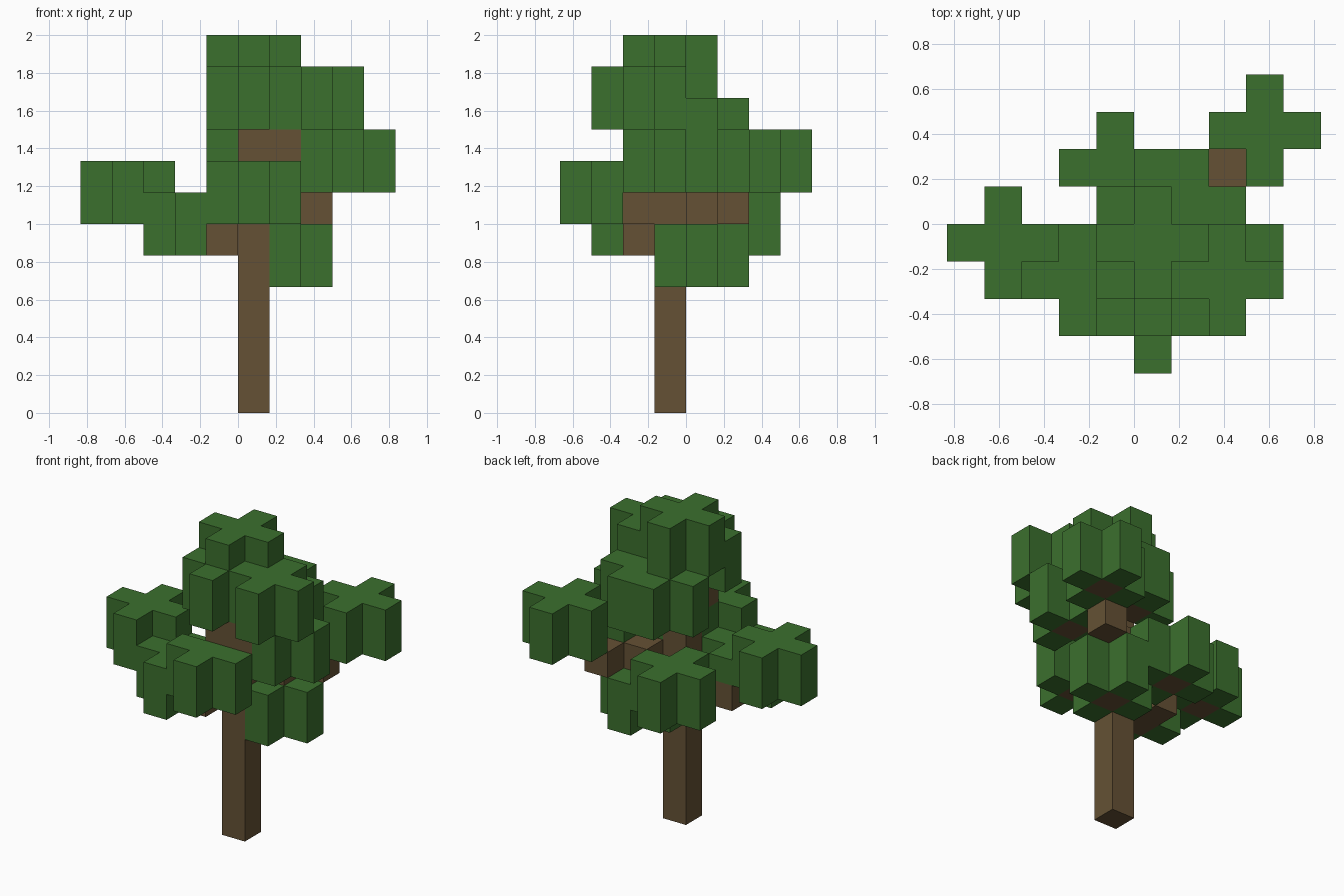
import bpy, bmesh, math
from mathutils import Vector

UNIT = 1 / 6  # edge length of one block

cube = bpy.data.objects.get("Cube")
if cube:
    bpy.data.objects.remove(cube, do_unlink=True)


def make_material(name, color):
    mat = bpy.data.materials.new(name)
    mat.use_nodes = True
    mat.diffuse_color = (*color, 1)
    bsdf = mat.node_tree.nodes["Principled BSDF"]
    bsdf.inputs["Base Color"].default_value = (*color, 1)
    bsdf.inputs["Roughness"].default_value = 0.9
    return mat


leaf_green = make_material("leaf green", (0.044, 0.162, 0.027))
bark_brown = make_material("bark brown", (0.130, 0.083, 0.035))

DIRECTIONS = [Vector(d) for d in
              ((1, 0, 0), (-1, 0, 0), (0, 1, 0), (0, -1, 0), (0, 0, 1), (0, 0, -1))]


def make_blocks(name, cells, solid, mat):
    """Blocky mesh: one quad for each cell side that has no solid neighbour."""
    bm = bmesh.new()
    for cell in sorted(cells):
        center = Vector(cell) + Vector((0.5, 0.5, 0.5))
        for d in DIRECTIONS:
            if tuple(int(c) for c in Vector(cell) + d) in solid:
                continue
            u = Vector((d.y, d.z, d.x))
            v = d.cross(u)
            corners = [center + (d + u * a + v * b) / 2
                       for a, b in ((-1, -1), (1, -1), (1, 1), (-1, 1))]
            bm.faces.new([bm.verts.new(c * UNIT) for c in corners])
    bmesh.ops.remove_doubles(bm, verts=bm.verts, dist=0.001)
    bmesh.ops.dissolve_limit(bm, angle_limit=math.radians(1),
                             verts=bm.verts, edges=bm.edges)
    mesh = bpy.data.meshes.new(name)
    bm.to_mesh(mesh)
    bm.free()
    mesh.materials.append(mat)
    obj = bpy.data.objects.new(name, mesh)
    bpy.context.collection.objects.link(obj)
    return obj


# Leaf clusters: centre column and lowest layer of each plus shape
clusters = [
    (0, -1, 10),                            # crown
    (0, -2, 9), (2, -2, 9),                 # upper front
    (0, 0, 8), (1, 0, 8),                   # upper back
    (2, -1, 7), (3, 2, 7),                  # left side and back left
    (0, -3, 6), (-4, -1, 6),                # front and far right
    (-1, 1, 5), (-2, -2, 5), (1, 0, 4),     # lower ring
]

# Trunk and the branch blocks that reach the clusters
wood = {(0, -1, z) for z in range(11)}
wood |= {(1, 0, 6), (2, 1, 6), (0, -2, 6)}
wood |= {(-1, -2, 5), (-2, -1, 5)}
wood |= {(0, -2, 8), (1, -2, 8)}
wood |= set(clusters)                       # each cluster sits on a branch tip

# Every cluster is a plus, two blocks tall
leaves = set()
for x, y, z in clusters:
    for dx, dy in ((0, 0), (1, 0), (-1, 0), (0, 1), (0, -1)):
        leaves |= {(x + dx, y + dy, z), (x + dx, y + dy, z + 1)}
leaves -= wood

solid = wood | leaves
make_blocks("trunk_and_branches", wood, solid, bark_brown)
make_blocks("foliage", leaves, solid, leaf_green)
